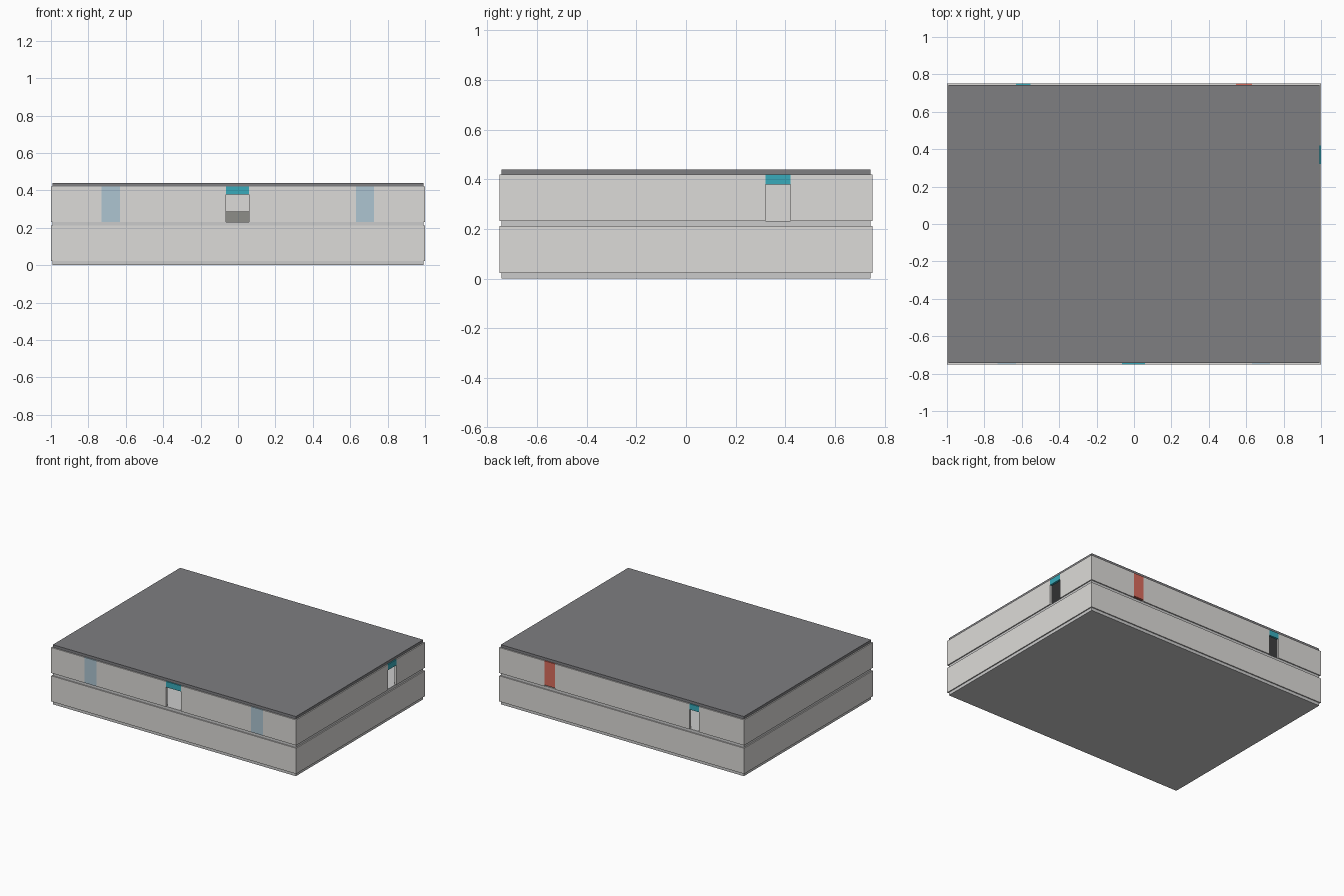
import bpy

if "Cube" in bpy.data.objects:
    bpy.data.objects.remove(bpy.data.objects["Cube"])

HX, HY, T = 1.0, 0.75, 0.016   # outer half sizes and wall thickness


def mat(name, r, g, b):
    m = bpy.data.materials.new(name)
    m.diffuse_color = (r, g, b, 1)
    m.use_nodes = True
    m.node_tree.nodes["Principled BSDF"].inputs["Base Color"].default_value = m.diffuse_color
    return m


WALL = mat("pale_plaster", 0.72, 0.71, 0.69)
SLAB = mat("grey_concrete", 0.55, 0.55, 0.56)
ROOF = mat("dark_roof", 0.21, 0.21, 0.22)
TEAL = mat("teal_panel", 0.04, 0.41, 0.50)
RED = mat("red_panel", 0.70, 0.15, 0.11)
GLASS = mat("blue_glass", 0.42, 0.56, 0.64)
DARK = mat("dark_grey", 0.27, 0.27, 0.25)


def box(name, x0, x1, y0, y1, z0, z1, material):
    bpy.ops.mesh.primitive_cube_add(size=1, location=((x0 + x1) / 2, (y0 + y1) / 2, (z0 + z1) / 2))
    o = bpy.context.object
    o.name = name
    o.scale = (x1 - x0, y1 - y0, z1 - z0)
    bpy.ops.object.transform_apply(location=False, rotation=False, scale=True)
    o.data.materials.append(material)


def wall_piece(name, side, a, b, z0, z1, material):
    # a..b runs along the wall
    if side in ("front", "back"):
        y = -HY if side == "front" else HY - T
        box(name, a, b, y, y + T, z0, z1, material)
    else:
        x = -HX if side == "left" else HX - T
        box(name, x, x + T, a, b, z0, z1, material)


def wall(name, side, z0, z1, openings=()):
    # wall segments between openings, plus the panel filling each opening
    end = HX if side in ("front", "back") else HY - T
    pos = -end
    for part, a, b, p0, p1, material in openings:
        wall_piece(name, side, pos, a, z0, z1, WALL)
        wall_piece(part, side, a, b, p0, p1, material)
        pos = b
    wall_piece(name, side, pos, end, z0, z1, WALL)


# Floor slabs and roof, slightly inset from the walls
for name, z0, z1, m in (("ground_slab", 0, 0.022, SLAB),
                        ("upper_slab", 0.211, 0.232, SLAB),
                        ("roof_slab", 0.42, 0.44, ROOF)):
    box(name, -HX + T / 2, HX - T / 2, -HY + T / 2, HY - T / 2, z0, z1, m)

# Lower storey: four plain walls
for side in ("front", "back", "left", "right"):
    wall("lower_wall_" + side, side, 0.022, 0.211)

# Upper storey: doorways under teal lintels, glass strips and a red panel
B, H, L = 0.232, 0.42, 0.378
wall("upper_wall_front", "front", B, H, (
    ("window_left", -0.73, -0.632, B, H, GLASS),
    ("front_door_lintel", -0.063, 0.06, L, H, TEAL),
    ("window_right", 0.63, 0.728, B, H, GLASS)))
wall("upper_wall_back", "back", B, H, (
    ("back_door_lintel", -0.63, -0.553, L, H, TEAL),
    ("red_door", 0.545, 0.63, B + 0.01, H, RED)))
wall("upper_wall_right", "right", B, H, (
    ("side_door_lintel", 0.32, 0.42, L, H, TEAL),))
wall("upper_wall_left", "left", B, H)

# Low counter seen through the front door
box("counter", -0.15, 0.15, -0.2, -0.1, B, 0.286, DARK)
